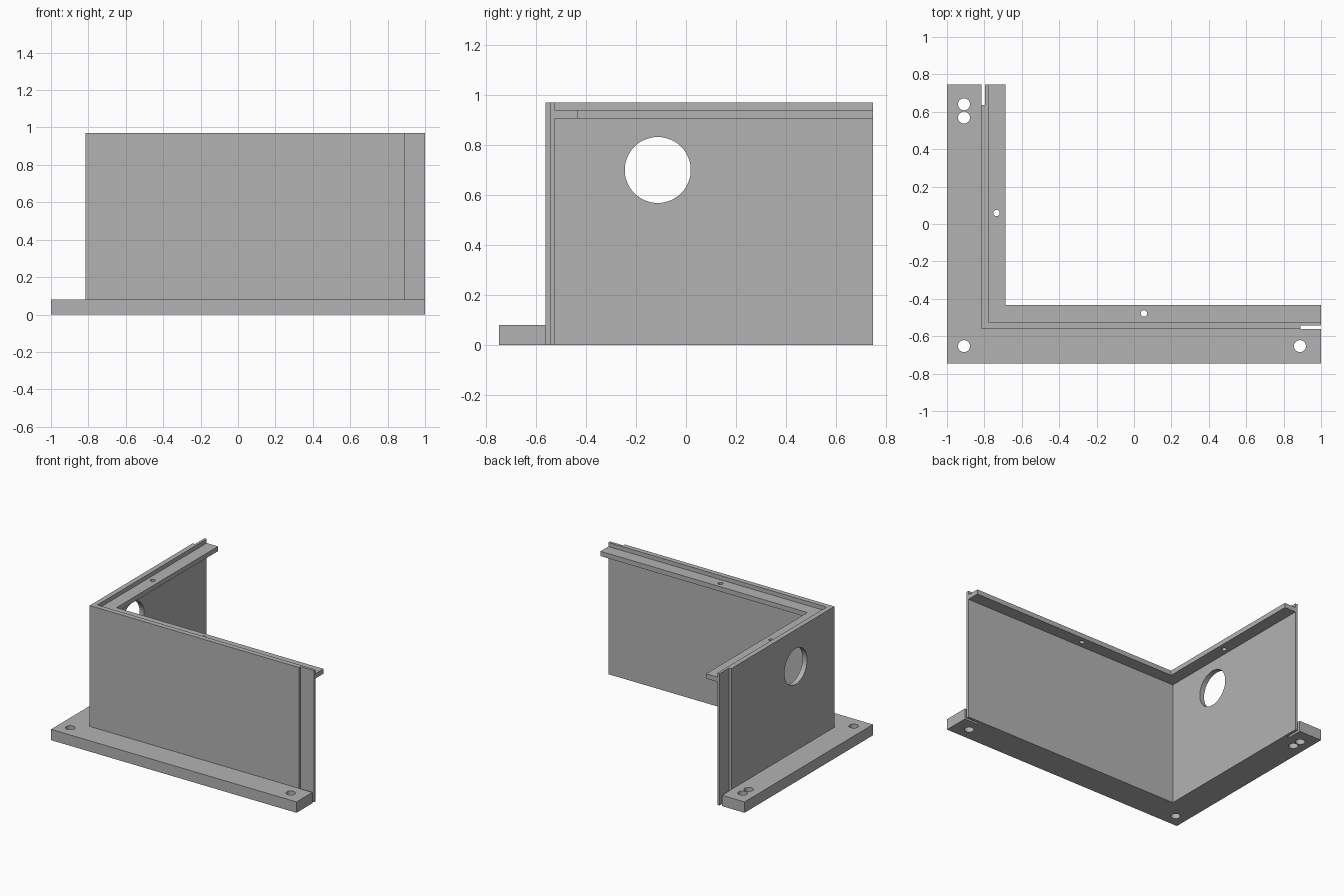
import bpy
import bmesh
from math import radians
from mathutils import Matrix

if "Cube" in bpy.data.objects:
    bpy.data.objects.remove(bpy.data.objects["Cube"], do_unlink=True)

W, D, H = 1.0, 0.747, 0.97          # half width, half depth, height
OUT, MID, INN, LIP = 0.185, 0.203, 0.222, 0.314   # offsets from outer corner
STEP = 0.11                         # length of the thinned wall ends

grey = bpy.data.materials.new("plain grey")
grey.use_nodes = True
grey.diffuse_color = (0.45, 0.45, 0.45, 1)
grey.node_tree.nodes["Principled BSDF"].inputs["Base Color"].default_value = (0.45, 0.45, 0.45, 1)


def finish(bm, name):
    bmesh.ops.recalc_face_normals(bm, faces=bm.faces)
    mesh = bpy.data.meshes.new(name)
    bm.to_mesh(mesh)
    bm.free()
    mesh.materials.append(grey)
    obj = bpy.data.objects.new(name, mesh)
    bpy.context.collection.objects.link(obj)
    return obj


def corner_prism(name, a, b, z0, z1, tongue=None):
    """L-shaped prism between offsets a and b; tongue thins both ends."""
    x, y = -W, -D
    right = [(W, y + a)]
    back = [(x + a, D)]
    if tongue:
        right = [(W - STEP, y + a), (W - STEP, y + tongue), (W, y + tongue)]
        back = [(x + tongue, D), (x + tongue, D - STEP), (x + a, D - STEP)]
    pts = [(x + a, y + a)] + right + [(W, y + b), (x + b, y + b), (x + b, D)] + back
    bm = bmesh.new()
    face = bm.faces.new([bm.verts.new((px, py, z0)) for px, py in pts])
    ext = bmesh.ops.extrude_face_region(bm, geom=[face])
    top = [v for v in ext["geom"] if isinstance(v, bmesh.types.BMVert)]
    bmesh.ops.translate(bm, verts=top, vec=(0, 0, z1 - z0))
    return finish(bm, name)


def drill(name, centre, radius, depth, along_x=False):
    bm = bmesh.new()
    rot = Matrix.Rotation(radians(90), 4, 'Y') if along_x else Matrix()
    bmesh.ops.create_cone(bm, cap_ends=True, segments=48, radius1=radius, radius2=radius,
                          depth=depth, matrix=Matrix.Translation(centre) @ rot)
    obj = finish(bm, name)
    obj.hide_render = True
    return obj


def combine(target, tool, operation):
    mod = target.modifiers.new(operation, 'BOOLEAN')
    mod.operation = operation
    mod.solver = 'EXACT'
    mod.object = tool
    bpy.context.view_layer.objects.active = target
    bpy.ops.object.modifier_apply(modifier=mod.name)
    bpy.data.objects.remove(tool, do_unlink=True)


# Wall with stepped ends, outer foot flange and inner top ledge
wall = corner_prism("corner_wall", OUT, INN, 0, H, MID)
foot = corner_prism("foot_flange", 0, OUT, 0, 0.08)
ledge = corner_prism("top_ledge", INN, LIP, 0.905, 0.94)

# Mounting holes in the foot
for x, y in [(-0.909, 0.64), (-0.909, 0.569), (-0.909, -0.653), (0.887, -0.653)]:
    combine(foot, drill("foot_hole", (x, y, 0.04), 0.032, 0.3), 'DIFFERENCE')

# Small screw holes in the ledge
for x, y in [(-0.735, 0.059), (0.053, -0.478)]:
    combine(ledge, drill("ledge_hole", (x, y, 0.92), 0.017, 0.2), 'DIFFERENCE')

# Round opening in the side wall
combine(wall, drill("wall_opening", (-0.8, -0.113, 0.7), 0.132, 0.3, True), 'DIFFERENCE')

# Fuse into one bracket
combine(wall, foot, 'UNION')
combine(wall, ledge, 'UNION')
wall.name = "corner_enclosure"

bpy.ops.object.select_all(action='DESELECT')
wall.select_set(True)
bpy.context.view_layer.objects.active = wall
bpy.ops.object.shade_smooth_by_angle(angle=radians(30))
